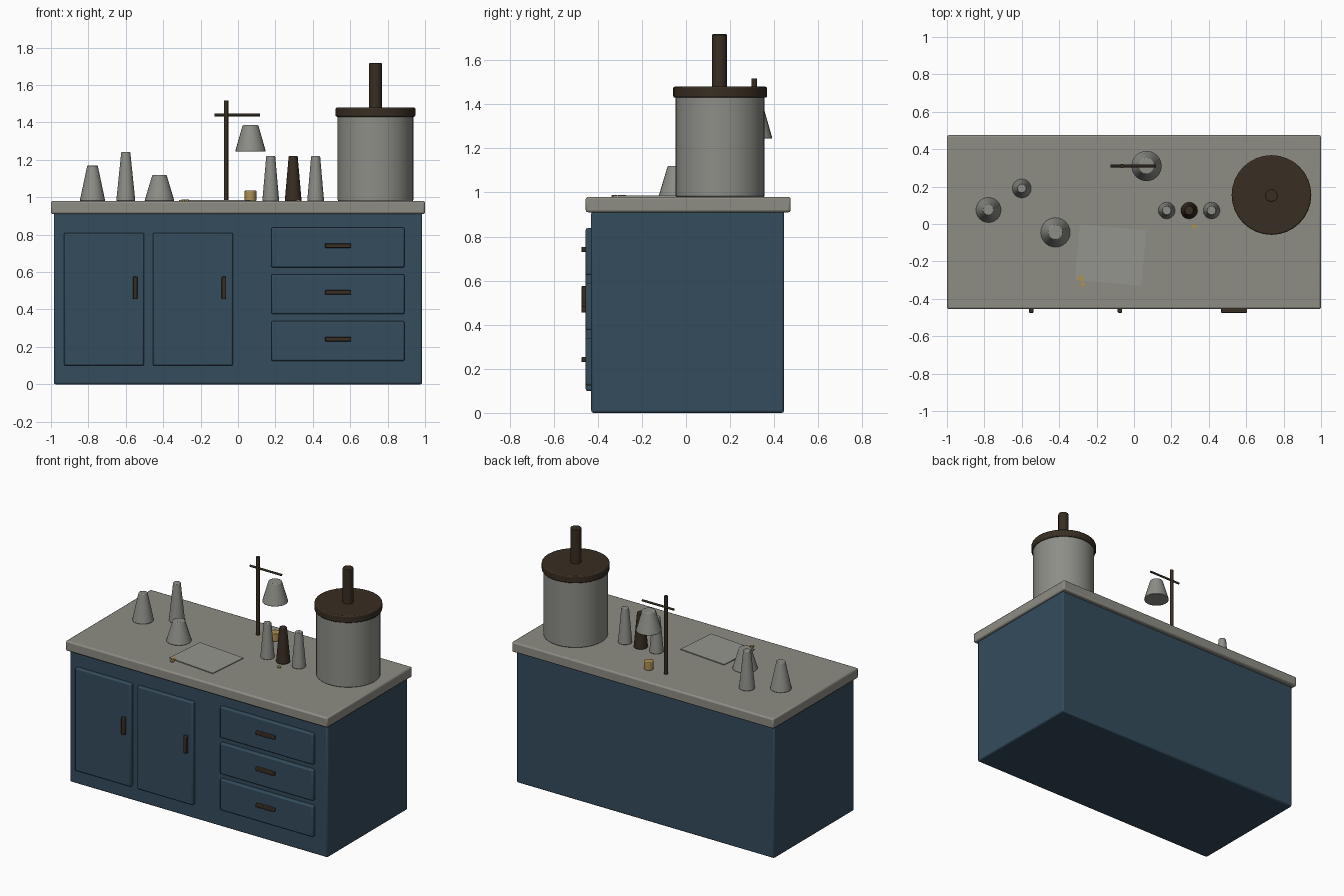
import bpy
import math

cube = bpy.data.objects.get("Cube")
if cube:
    bpy.data.objects.remove(cube, do_unlink=True)


def material(name, rgb):
    m = bpy.data.materials.new(name)
    m.use_nodes = True
    m.diffuse_color = (*rgb, 1)
    m.node_tree.nodes["Principled BSDF"].inputs["Base Color"].default_value = (*rgb, 1)
    return m


blue = material("blue paint", (0.034, 0.072, 0.108))
stone = material("grey stone", (0.27, 0.265, 0.23))
metal = material("grey metal", (0.27, 0.27, 0.245))
paper_grey = material("paper grey", (0.3, 0.3, 0.275))
brown = material("dark brown", (0.04, 0.027, 0.016))
brass = material("brass", (0.42, 0.28, 0.09))


def finish(obj, name, mat, bevel):
    obj.name = name
    obj.data.materials.append(mat)
    if bevel:
        mod = obj.modifiers.new("soft edges", "BEVEL")
        mod.width = bevel
        mod.segments = 2
        mod.limit_method = "ANGLE"
        mod.angle_limit = math.radians(40)
    bpy.ops.object.shade_smooth_by_angle(angle=math.radians(35))
    return obj


def box(name, x, y, z, mat, bevel=0.0):
    """Box from its (low, high) extent on each axis."""
    bpy.ops.mesh.primitive_cube_add(size=1, location=[(a + b) / 2 for a, b in (x, y, z)])
    obj = bpy.context.object
    obj.scale = [b - a for a, b in (x, y, z)]
    bpy.ops.object.transform_apply(location=False, rotation=False, scale=True)
    return finish(obj, name, mat, bevel)


def cone(name, x, y, z, r_low, r_high, mat, sides=24, bevel=0.004):
    """Upright cone or cylinder from z[0] to z[1]."""
    bpy.ops.mesh.primitive_cone_add(vertices=sides, radius1=r_low, radius2=r_high,
                                    depth=z[1] - z[0], location=(x, y, sum(z) / 2))
    return finish(bpy.context.object, name, mat, bevel)


TOP = 0.98

# Cabinet and worktop
box("cabinet", (-0.985, 0.985), (-0.43, 0.445), (0, 0.915), blue, 0.01)
box("worktop", (-1, 1), (-0.455, 0.475), (0.91, TOP), stone, 0.01)

# Doors with upright handles
for side, x, hx in (("right", -0.93, -0.55), ("left", -0.455, -0.075)):
    box(side + "_door", (x, x + 0.428), (-0.455, -0.42), (0.1, 0.81), blue, 0.008)
    box(side + "_door_handle", (hx - 0.012, hx + 0.012), (-0.475, -0.45),
        (0.455, 0.575), brown, 0.004)

# Drawers with level handles
for i in range(3):
    z = 0.125 + i * 0.25
    box(f"drawer_{i + 1}", (0.178, 0.89), (-0.455, -0.42), (z, z + 0.213), blue, 0.008)
    box(f"drawer_handle_{i + 1}", (0.465, 0.605), (-0.475, -0.45),
        (z + 0.105, z + 0.128), brown, 0.004)

# Lidded boiler with chimney
cone("boiler_body", 0.735, 0.155, (TOP, 1.435), 0.202, 0.202, metal, 32, 0.005)
cone("boiler_lid", 0.735, 0.155, (1.43, 1.48), 0.213, 0.213, brown, 32, 0.007)
cone("boiler_chimney", 0.735, 0.152, (1.47, 1.718), 0.034, 0.034, brown, 16)

# Conical flasks
cone("wide_flask", -0.778, 0.075, (TOP, 1.17), 0.068, 0.028, metal)
cone("tall_flask", -0.6, 0.19, (TOP, 1.243), 0.051, 0.024, metal)
cone("short_flask", -0.42, -0.045, (TOP, 1.12), 0.08, 0.038, metal)

# Row of three bottles
for i, mat in enumerate((metal, brown, metal)):
    cone(f"bottle_{i + 1}", 0.175 + i * 0.12, 0.072, (TOP, 1.22), 0.045, 0.024, mat, 20)

# Stand with crossbar, hanging cup and burner
cone("stand_pole", -0.064, 0.31, (TOP, 1.518), 0.012, 0.012, brown, 12, 0)
bar = cone("stand_crossbar", -0.004, 0.31, (1.319, 1.561), 0.007, 0.007, brown, 12, 0)
bar.rotation_euler.y = math.pi / 2
cone("hanging_cup", 0.067, 0.31, (1.245, 1.385), 0.082, 0.042, metal)
cone("burner", 0.067, 0.31, (TOP, 1.036), 0.031, 0.031, brass, 16)

# Sheet of paper
sheet = box("paper_sheet", (-0.303, 0.053), (-0.315, -0.018), (TOP, 0.986), paper_grey)
sheet.rotation_euler.z = math.radians(-5.2)

# Small brass scraps
for i, (x, y, r) in enumerate(((-0.285, -0.29, 0.018), (-0.275, -0.325, 0.013),
                               (0.322, -0.012, 0.013))):
    cone(f"brass_scrap_{i + 1}", x, y, (TOP, 0.988), r, r, brass, 8, 0)
